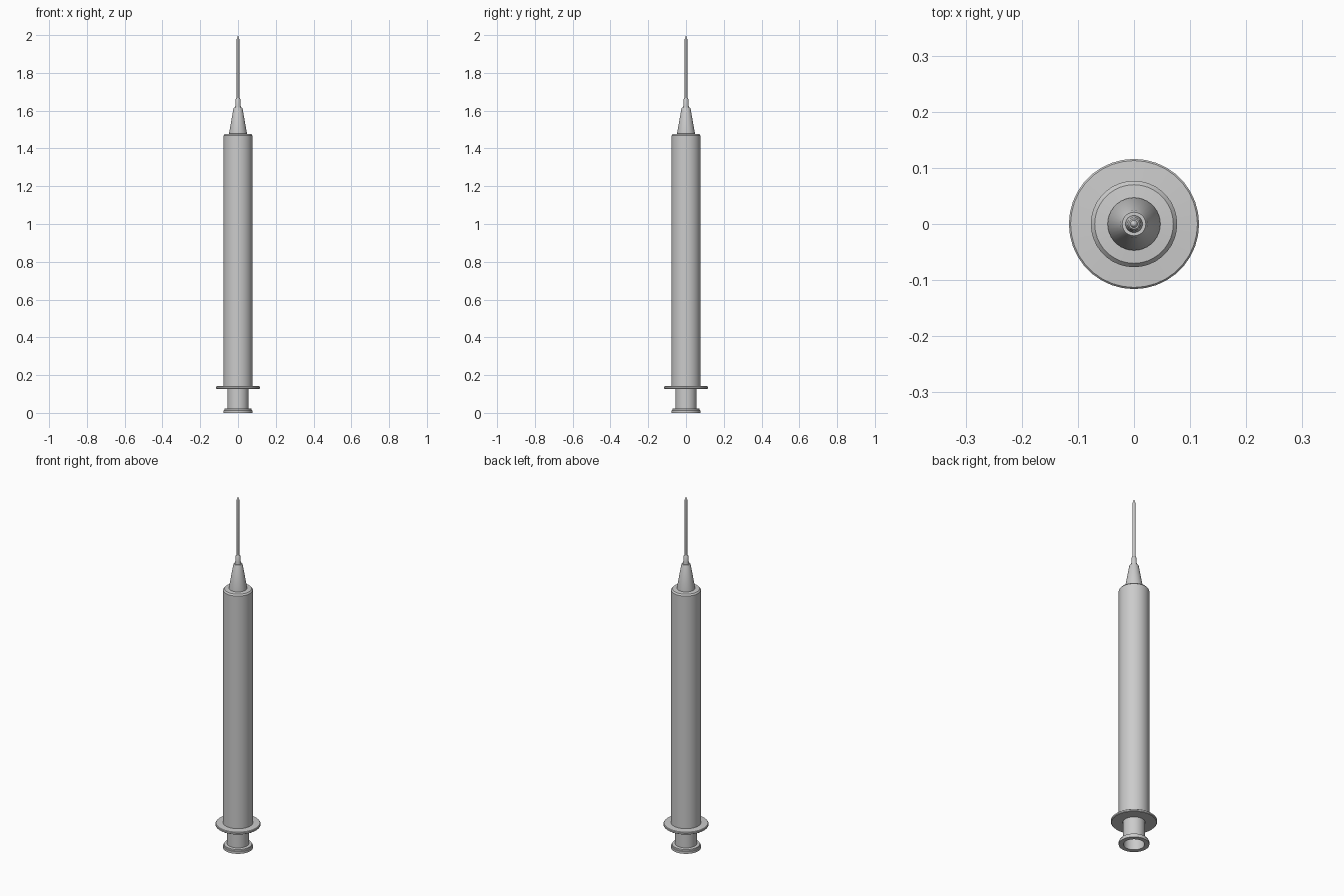
import bpy, bmesh, math

if "Cube" in bpy.data.objects:
    bpy.data.objects.remove(bpy.data.objects["Cube"])

SIDES = 36


def lathe(name, profile, closed=False):
    """Revolve an (r, z) profile around the z axis."""
    bm = bmesh.new()
    rings = []
    for r, z in profile:
        if r == 0:
            rings.append([bm.verts.new((0, 0, z))] * SIDES)
        else:
            rings.append([bm.verts.new((r * math.cos(2 * math.pi * i / SIDES),
                                        r * math.sin(2 * math.pi * i / SIDES), z))
                          for i in range(SIDES)])
    pairs = list(zip(rings, rings[1:]))
    if closed:
        pairs.append((rings[-1], rings[0]))
    for a, b in pairs:
        for i in range(SIDES):
            j = (i + 1) % SIDES
            corners = list(dict.fromkeys((a[i], a[j], b[j], b[i])))
            bm.faces.new(corners)
    bmesh.ops.recalc_face_normals(bm, faces=bm.faces)
    mesh = bpy.data.meshes.new(name)
    bm.to_mesh(mesh)
    bm.free()
    ob = bpy.data.objects.new(name, mesh)
    bpy.context.collection.objects.link(ob)
    bpy.ops.object.select_all(action='DESELECT')
    ob.select_set(True)
    bpy.context.view_layer.objects.active = ob
    bpy.ops.object.shade_smooth_by_angle(angle=math.radians(30))
    return ob


# Hollow plunger with a flared thumb rim, open at the bottom
lathe("plunger", [
    (0, 1.40), (0.056, 1.40), (0.056, 0.024), (0.072, 0.022),
    (0.073, 0.015), (0.077, 0.013), (0.077, 0.0), (0.053, 0.0),
    (0.053, 1.38), (0, 1.38)])

# Barrel with finger flange and rounded shoulder
lathe("barrel", [
    (0.057, 0.127), (0.113, 0.127), (0.116, 0.130), (0.116, 0.138),
    (0.113, 0.141), (0.077, 0.143), (0.077, 1.468), (0.070, 1.476),
    (0.046, 1.478), (0.046, 1.45), (0.057, 1.45)], closed=True)

# Tapered nozzle
lathe("nozzle", [
    (0, 1.465), (0.047, 1.465), (0.047, 1.482), (0.024, 1.612),
    (0.021, 1.618), (0, 1.618)])

# Needle hub
lathe("needle_hub", [
    (0, 1.61), (0.016, 1.61), (0.014, 1.63), (0.012, 1.662),
    (0.009, 1.667), (0, 1.667)])

# Needle with pointed tip
lathe("needle", [(0, 1.65), (0.0068, 1.65), (0.0068, 1.98), (0, 2.0)])
